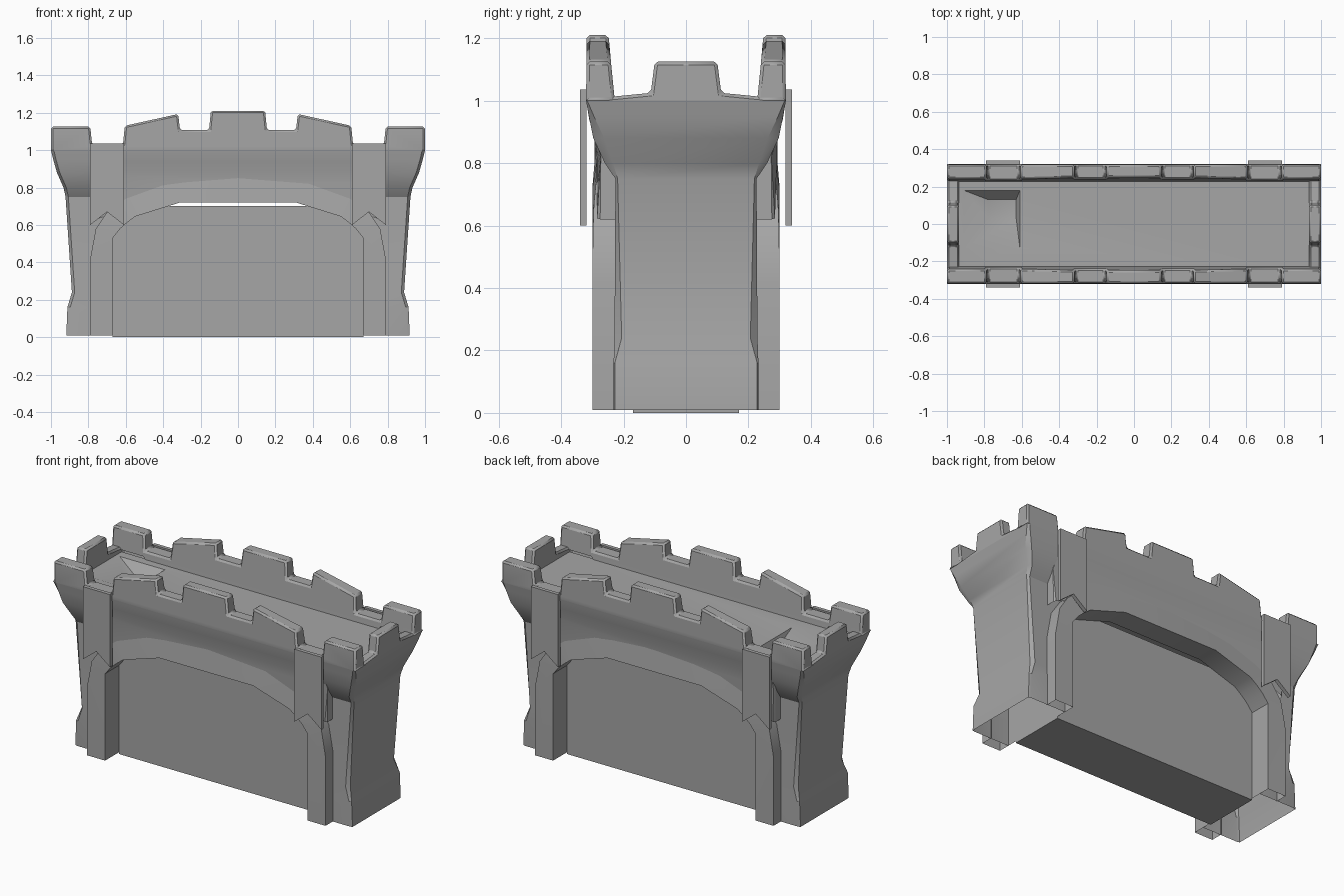
import bpy, bmesh, math

if "Cube" in bpy.data.objects:
    bpy.data.objects.remove(bpy.data.objects["Cube"])

stone = bpy.data.materials.new("grey_stone")
stone.diffuse_color = (0.38, 0.38, 0.38, 1)
stone.use_nodes = True
stone.node_tree.nodes["Principled BSDF"].inputs["Base Color"].default_value = stone.diffuse_color


def finish(name, bm, bevel=0.0, angle=30, drop=None, solid=False):
    """Turn a bmesh into a named, shaded stone object; drop() picks hidden faces to remove."""
    bmesh.ops.recalc_face_normals(bm, faces=bm.faces)
    if solid and bm.calc_volume(signed=True) < 0:
        bmesh.ops.reverse_faces(bm, faces=bm.faces)
    if drop:
        bm.normal_update()
        hidden = [f for f in bm.faces if drop(f.normal, f.calc_center_median())]
        bmesh.ops.delete(bm, geom=hidden, context='FACES')
    me = bpy.data.meshes.new(name)
    bm.to_mesh(me)
    bm.free()
    me.materials.append(stone)
    ob = bpy.data.objects.new(name, me)
    bpy.context.collection.objects.link(ob)
    if bevel:
        mod = ob.modifiers.new("soft_edges", 'BEVEL')
        mod.width, mod.segments, mod.limit_method = bevel, 1, 'ANGLE'
        mod.angle_limit = math.radians(45)
    bpy.context.view_layer.objects.active = ob
    ob.select_set(True)
    bpy.ops.object.shade_smooth_by_angle(angle=math.radians(angle))
    ob.select_set(False)
    return ob


def extrude(bm, outline, direction):
    """Extrude a closed outline of 3D points along a vector into a closed solid."""
    a = [bm.verts.new(p) for p in outline]
    b = [bm.verts.new([u + d for u, d in zip(p, direction)]) for p in outline]
    bm.faces.new(a)
    bm.faces.new(b[::-1])
    bridge(bm, a, b)


def mirrored(half):
    """Mirror a half outline across zero."""
    return [(-x, z) for x, z in reversed(half)] + list(half)


def lerp(table, z):
    """Piecewise-linear lookup."""
    if z <= table[0][0]:
        return table[0][1]
    for (a, u), (b, v) in zip(table, table[1:]):
        if z <= b:
            return u + (v - u) * (z - a) / (b - a)
    return table[-1][1]


def rect(bm, x0, x1, y0, y1, z):
    return [bm.verts.new(p) for p in ((x0, y0, z), (x1, y0, z), (x1, y1, z), (x0, y1, z))]


def bridge(bm, a, b, closed=True):
    for i in range(len(a) - (0 if closed else 1)):
        j = (i + 1) % len(a)
        bm.faces.new((a[i], a[j], b[j], b[i]))


# Gate slab
bm = bmesh.new()
extrude(bm, [(-0.67, -0.17, 0), (0.67, -0.17, 0), (0.67, 0.17, 0), (-0.67, 0.17, 0)], (0, 0, 0.70))
finish("gate", bm, solid=True)

# Walkway floor with a shallow sunken hatch near the left end
FLOOR = 0.985
bm = bmesh.new()
outer = rect(bm, -0.95, 0.95, -0.235, 0.235, FLOOR)
rim = rect(bm, -0.91, -0.61, -0.13, 0.18, FLOOR)
pit = rect(bm, -0.78, -0.63, 0.03, 0.13, 0.93)
bridge(bm, outer, rim)
bridge(bm, rim, pit)
bm.faces.new(pit)
finish("walkway", bm, angle=30)

# End towers with chamfered corners (z, x, front half depth, side half depth)
SHAFT = [(0.01, 0.918, 0.232, 0.228), (0.16, 0.912, 0.232, 0.228), (0.24, 0.888, 0.229, 0.206),
         (0.75, 0.922, 0.226, 0.219), (0.80, 0.933, 0.260, 0.234), (0.88, 0.968, 0.297, 0.262),
         (0.95, 0.988, 0.311, 0.295), (1.0, 1.0, 0.32, 0.316)]
for s, side in ((1, "right"), (-1, "left")):
    bm = bmesh.new()
    rings = []
    for z, x, front, flank in SHAFT:
        half = [(0.67, front), (x - 0.015, front), (x, flank)]
        ring = [(a, -b) for a, b in half] + half[::-1]
        rings.append([bm.verts.new((s * a, b, z)) for a, b in ring])
    for a, b in zip(rings, rings[1:]):
        bridge(bm, a, b, closed=False)
    finish(side + "_tower", bm, angle=28)

    # Side parapet with a central merlon
    bm = bmesh.new()
    prof = mirrored([(0.10, 1.125), (0.113, 1.025), (0.245, 1.012), (0.245, 0.98)])
    extrude(bm, [(s * 0.935, y, z) for y, z in prof], (s * 0.065, 0, 0))
    for v in bm.verts:
        if v.co.z < 1.0 and abs(v.co.x) > 0.95:
            v.co.z = 1.0
    finish(side + "_parapet", bm, bevel=0.01, solid=True,
           drop=lambda n, c: (abs(n.z) > 0.5 and c.z < 1.0) or abs(c.y) > 0.24)

# Long walls with battlements, flaring outward towards the top
TOP = [(0.145, 1.21), (0.155, 1.108), (0.31, 1.108), (0.32, 1.193), (0.605, 1.13),
       (0.615, 1.03), (0.78, 1.03), (0.79, 1.125), (1.0, 1.125), (1.0, 1.0),
       (0.785, 1.0), (0.785, 0.62), (0.70, 0.65), (0.60, 0.72), (0.38, 0.80), (0.15, 0.83)]
OUTER = [(0.72, 0.285), (0.82, 0.283), (0.88, 0.293), (0.94, 0.31), (1.0, 0.32), (1.21, 0.318)]
INNER = [(0.95, 0.222), (1.0, 0.228), (1.2, 0.248)]

# Arched surround: outer and inner edge of the right half, (x, z, y)
ARCH_OUT = [(0.79, 0.01, 0.3), (0.79, 0.42, 0.3), (0.76, 0.58, 0.298), (0.70, 0.67, 0.295),
            (0.60, 0.74, 0.288), (0.38, 0.82, 0.284), (0.0, 0.85, 0.289)]
ARCH_IN = [(0.67, 0.01, 0.3), (0.67, 0.53, 0.3), (0.63, 0.58, 0.3), (0.59, 0.615, 0.3),
           (0.55, 0.645, 0.3), (0.31, 0.72, 0.3), (0.0, 0.72, 0.3)]

for f, face in ((-1, "front"), (1, "back")):
    bm = bmesh.new()
    extrude(bm, [(x, 0.22, z) for x, z in mirrored(TOP)], (0, 0.1, 0))
    for level in (0.82, 0.88, 0.94, FLOOR, 1.0):
        bmesh.ops.bisect_plane(bm, geom=bm.verts[:] + bm.edges[:] + bm.faces[:],
                               plane_co=(0, 0, level), plane_no=(0, 0, 1))
    for v in bm.verts:
        v.co.y = f * lerp(OUTER if v.co.y > 0.27 else INNER, v.co.z)
    # undersides and the inner skin below the walkway are never exposed
    finish(face + "_wall", bm, bevel=0.01, solid=True, drop=lambda n, c:
           (abs(n.z) > 0.6 and c.z < 1.01) or (c.z < FLOOR and abs(c.y) < 0.24))

    # Pilasters and arch, open at the foot and behind
    bm = bmesh.new()
    loops = []
    for edge, depth in ((ARCH_OUT, 0.225), (ARCH_IN, 0.17)):
        both = edge + [(-x, z, y) for x, z, y in reversed(edge[:-1])]
        loops.append([bm.verts.new((x, f * y, z)) for x, z, y in both])
        loops.append([bm.verts.new((x, f * depth, z)) for x, z, y in both])
    of, ob_, inf, inb = loops
    bridge(bm, of, inf, closed=False)
    bridge(bm, inf, inb, closed=False)
    bridge(bm, ob_, of, closed=False)
    finish(face + "_arch_surround", bm, angle=35,
           drop=lambda n, c: c.z > 0.75 and abs(c.y) < 0.27)

    # Hanging banners with a notched lower edge
    for s, side in ((1, "right"), (-1, "left")):
        bm = bmesh.new()
        pts = [(0.61, 1.035), (0.79, 1.035), (0.79, 0.60), (0.70, 0.67), (0.61, 0.60)]
        extrude(bm, [(s * x, f * 0.318, z) for x, z in pts], (0, f * 0.022, 0))
        finish(face + "_" + side + "_banner", bm, solid=True)
